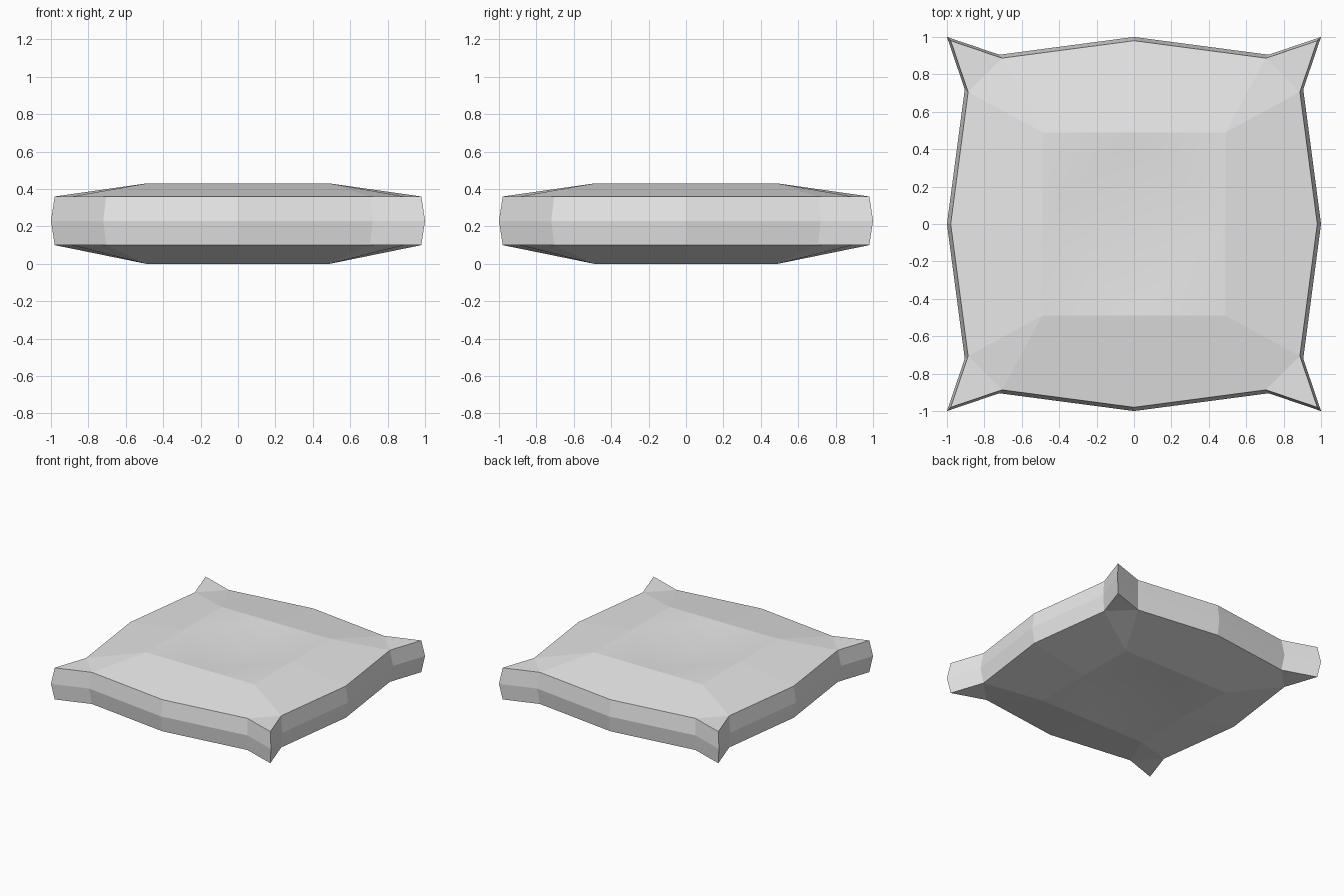
import bpy
import bmesh

cube = bpy.data.objects.get("Cube")
if cube:
    bpy.data.objects.remove(cube)

INNER = 0.49              # half width of the raised square
RIM = 0.98                # shrink of the upper and lower seams


def sign(v):
    return (v > 0) - (v < 0)


def outline(i, j):
    """Plan position of a cell corner, i and j running from -2 to 2."""
    a, b = abs(i), abs(j)
    if max(a, b) < 2:
        return INNER * i, INNER * j
    wide = {(2, 2): (1, 1), (1, 2): (0.72, 0.905), (2, 1): (0.905, 0.72),
            (0, 2): (0, 1), (2, 0): (1, 0)}
    x, y = wide[a, b]
    return x * sign(i), y * sign(j)


def panel(bm, rim_z, ridge_z, dip_z, flip):
    """One padded face: pinched rim, raised square, sunken middle."""
    verts = {}
    for i in range(-2, 3):
        for j in range(-2, 3):
            x, y = outline(i, j)
            ring = max(abs(i), abs(j))
            s = RIM if ring == 2 else 1
            verts[i, j] = bm.verts.new((x * s, y * s, (dip_z, ridge_z, rim_z)[ring]))
    for i in range(-2, 2):
        for j in range(-2, 2):
            quad = [verts[i, j], verts[i + 1, j], verts[i + 1, j + 1], verts[i, j + 1]]
            middle = i in (-1, 0) and j in (-1, 0)
            corner = i in (-2, 1) and j in (-2, 1)
            if middle or corner:
                # fold across the cell, so the diagonal misses the centre line
                k = 1 if (i < 0) == (j < 0) else 0
                q = quad[k:] + quad[:k]
                faces = [(q[0], q[1], q[2]), (q[0], q[2], q[3])]
            else:
                faces = [quad]
            for f in faces:
                face = bm.faces.new(f[::-1] if flip else f)
                face.smooth = middle
    return verts


bm = bmesh.new()
top = panel(bm, 0.36, 0.43, 0.36, False)
bottom = panel(bm, 0.10, 0.0, 0.07, True)

# Side border, bulging at the middle seam
path = ([(i, -2) for i in range(-2, 2)] + [(2, j) for j in range(-2, 2)]
        + [(i, 2) for i in range(2, -2, -1)] + [(-2, j) for j in range(2, -2, -1)])
seam = {p: bm.verts.new((*outline(*p), 0.23)) for p in path}
for p, q in zip(path, path[1:] + path[:1]):
    for low, high in ((bottom, seam), (seam, top)):
        bm.faces.new((low[p], low[q], high[q], high[p]))

mesh = bpy.data.meshes.new("cushion")
bm.to_mesh(mesh)
bm.free()
cushion = bpy.data.objects.new("cushion", mesh)
bpy.context.collection.objects.link(cushion)

# Fabric
fabric = bpy.data.materials.new("light grey fabric")
fabric.use_nodes = True
colour = (0.8, 0.8, 0.8, 1)
fabric.diffuse_color = colour
fabric.node_tree.nodes["Principled BSDF"].inputs["Base Color"].default_value = colour
mesh.materials.append(fabric)
